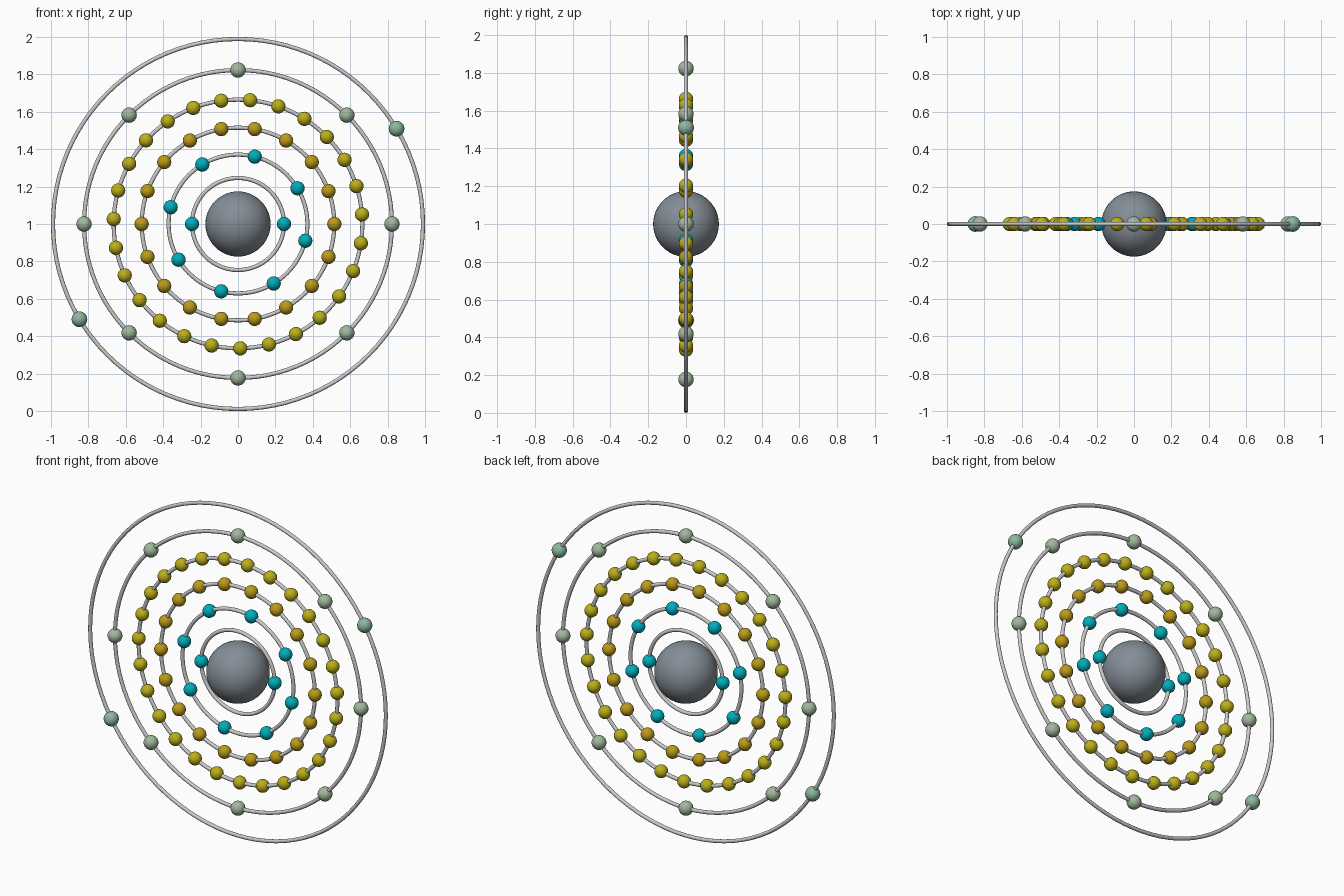
import bpy
from math import cos, sin, radians, pi

if "Cube" in bpy.data.objects:
    bpy.data.objects.remove(bpy.data.objects["Cube"])

CENTRE_Z = 1.0
TUBE = 0.011


def material(name, rgb):
    mat = bpy.data.materials.new(name)
    mat.diffuse_color = (*rgb, 1.0)
    mat.use_nodes = True
    mat.node_tree.nodes["Principled BSDF"].inputs["Base Color"].default_value = mat.diffuse_color
    return mat


def sphere(name, loc, radius, mat, segments=32):
    bpy.ops.mesh.primitive_uv_sphere_add(
        segments=segments, ring_count=segments // 2, radius=radius, location=loc)
    obj = bpy.context.object
    obj.name = name
    bpy.ops.object.shade_smooth()
    obj.data.materials.append(mat)
    return obj


def orbit(name, radius):
    # upright ring lying in the x-z plane
    bpy.ops.mesh.primitive_torus_add(
        major_radius=radius, minor_radius=TUBE, major_segments=96,
        minor_segments=12, location=(0, 0, CENTRE_Z), rotation=(pi / 2, 0, 0))
    bpy.context.object.name = name
    bpy.ops.object.shade_smooth()


def electrons(name, radius, count, start, size, mat):
    # one ball mesh shared by evenly spaced objects
    mesh = None
    for k in range(count):
        a = radians(start + 360 * k / count)
        loc = (radius * cos(a), 0, CENTRE_Z + radius * sin(a))
        if mesh is None:
            mesh = sphere(name, loc, size, mat, 24).data
        else:
            obj = bpy.data.objects.new(name, mesh)
            obj.location = loc
            bpy.context.collection.objects.link(obj)


cyan = material("cyan", (0.0, 0.42, 0.50))
ochre = material("ochre", (0.50, 0.33, 0.01))
yellow = material("yellow", (0.50, 0.43, 0.01))
sage = material("sage", (0.36, 0.48, 0.34))
mint = material("mint", (0.26, 0.48, 0.34))
slate = material("slate", (0.23, 0.27, 0.31))

# nucleus
sphere("nucleus", (0, 0, CENTRE_Z), 0.174, slate, 48)

# shells: orbit radius, electron count, start angle, electron radius, colour
shells = [
    (0.246, 2, 0, 0.038, cyan),
    (0.371, 8, 31, 0.038, cyan),
    (0.515, 18, 0, 0.038, ochre),
    (0.665, 27, 4.4, 0.038, yellow),
    (0.823, 8, 0, 0.041, sage),
    (0.989, 2, 31, 0.042, mint),
]
for i, (radius, count, start, size, mat) in enumerate(shells, 1):
    orbit(f"orbit_ring_{i}", radius)
    electrons(f"shell_{i}_electron", radius, count, start, size, mat)
